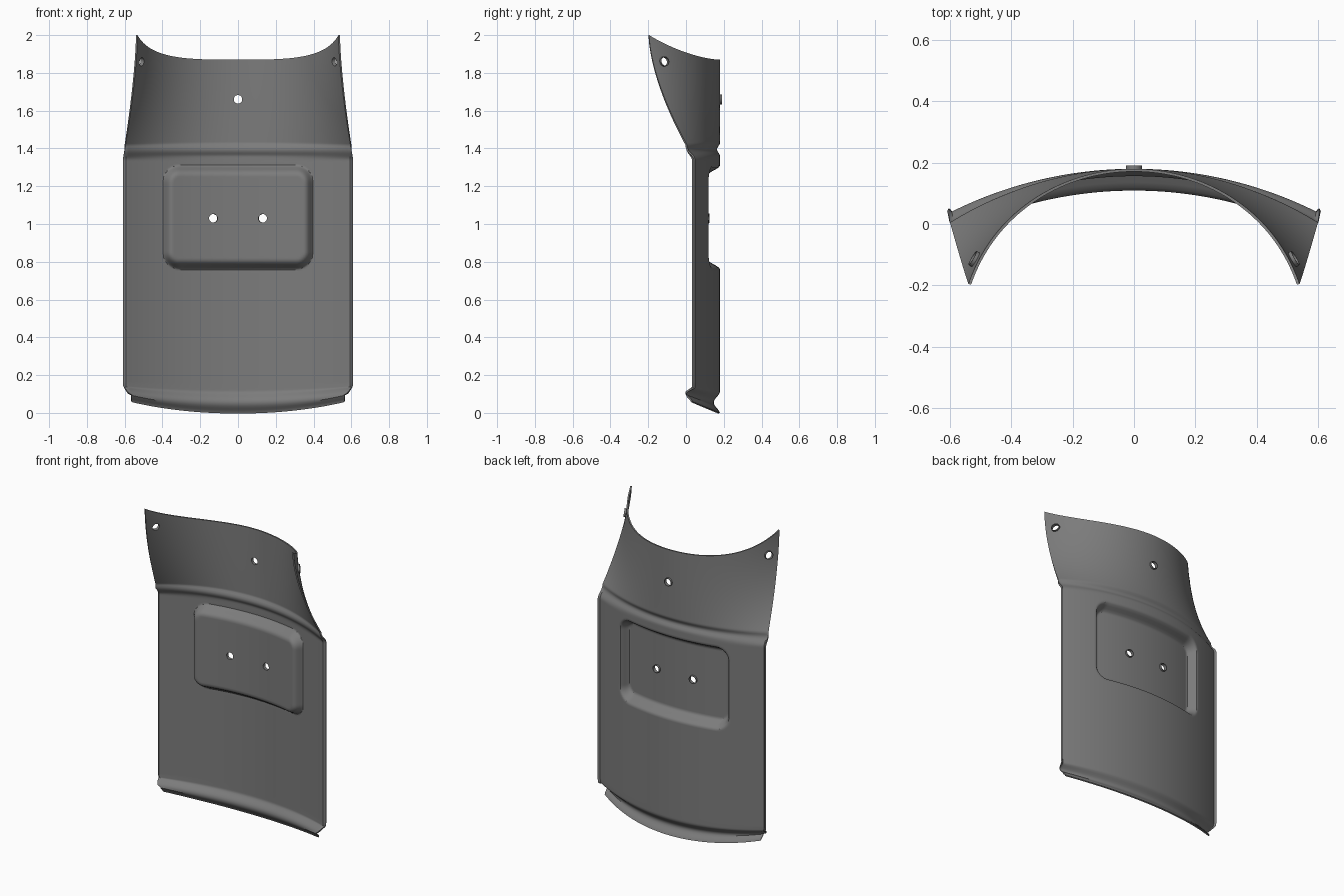
import bpy, bmesh, math
from mathutils import Vector

cube = bpy.data.objects.get("Cube")
if cube:
    bpy.data.objects.remove(cube, do_unlink=True)

steel = bpy.data.materials.new("dark_grey_steel")
steel.use_nodes = True
GREY = (0.2, 0.2, 0.2, 1)
steel.diffuse_color = GREY
steel.node_tree.nodes["Principled BSDF"].inputs["Base Color"].default_value = GREY

WAIST = 1.42      # height where the flared collar section starts
BACK = 0.18       # rearmost line of the shell


def smooth(a, b, x):
    t = min(max((x - a) / (b - a), 0), 1)
    return t * t * (3 - 2 * t)


def bump(x, centre, half):
    d = abs(x - centre) / half
    return 0.5 + 0.5 * math.cos(math.pi * d) if d < 1 else 0


def table(points, x):
    for (x0, y0), (x1, y1) in zip(points, points[1:]):
        if x <= x1:
            return y0 + (y1 - y0) * (x - x0) / (x1 - x0)
    return points[-1][1]


CORNER = [(0, 0.565), (0.04, 0.567), (0.047, 0.58), (0.07, 0.592),
          (0.1, 0.601), (0.15, 0.605), (1.34, 0.605), (WAIST, 0.6)]


def pocket(x, z):
    """Depth of the pressed rounded rectangle."""
    r = 0.09
    qx, qz = abs(x) - 0.4 + r, abs(z - 1.035) - 0.275 + r
    d = math.hypot(max(qx, 0), max(qz, 0)) + min(max(qx, qz), 0) - r
    return 0.062 * smooth(0, 0.05, -d)


def section(s, z):
    """Point on the circular cross-section at height z, s from -1 to 1."""
    t = max(0, (z - WAIST) / (2 - WAIST))
    if t > 0:
        half = 0.54 + 0.06 * (1 - t) ** 1.5
        edge = 0.005 - 0.2 * (1 - (1 - t) ** 1.6)
    else:
        half = table(CORNER, z)
        edge = 0.035 - 0.03 * smooth(1.34, 1.40, z)
    sag = BACK - edge
    radius = (half * half + sag * sag) / (2 * sag)
    a = s * math.asin(half / radius)
    x = radius * math.sin(a)
    y = BACK - radius * (1 - math.cos(a))
    # waist groove, bottom groove, pocket and curled side hem
    y -= 0.016 * bump(z, 1.395, 0.035) * (1 - s * s)
    y -= 0.033 * bump(z, 0.055, 0.06)
    y -= pocket(x, z)
    y += 0.015 * smooth(0.98, 1, abs(s)) * smooth(0.05, 0.1, z) * (1 - smooth(1.36, 1.42, z))
    return Vector((x, y, z))


def surface(s, w):
    """Bend the section rows to the curved top rim and bottom edge."""
    if w > WAIST:
        rim = 1.87 + 0.13 * abs(s) ** 3.2
        return section(s, WAIST + (w - WAIST) * (rim - WAIST) / (2 - WAIST))
    p = section(s, w)
    p.z += 0.06 * s * s * (1 - smooth(0, 0.2, w))
    return p


def make_object(name, bm):
    bmesh.ops.recalc_face_normals(bm, faces=bm.faces)
    mesh = bpy.data.meshes.new(name)
    bm.to_mesh(mesh)
    bm.free()
    mesh.materials.append(steel)
    ob = bpy.data.objects.new(name, mesh)
    bpy.context.collection.objects.link(ob)
    return ob


def activate(ob):
    bpy.ops.object.select_all(action='DESELECT')
    ob.select_set(True)
    bpy.context.view_layer.objects.active = ob


# curved shell sheet
inner = [-0.98 + 1.96 * i / 136 for i in range(137)]
cols = [-1, -0.993, -0.987] + inner + [0.987, 0.993, 1]
rows = [2 * j / 200 for j in range(201)]
bm = bmesh.new()
grid = [[bm.verts.new(surface(s, w)) for s in cols] for w in rows]
for low, high in zip(grid, grid[1:]):
    for i in range(len(cols) - 1):
        bm.faces.new((low[i + 1], low[i], high[i], high[i + 1]))
bm.normal_update()
shell = make_object("curved_shell", bm)
if shell.data.polygons[70].normal.y < 0:
    shell.data.flip_normals()
thick = shell.modifiers.new("thickness", 'SOLIDIFY')
thick.thickness = 0.009
thick.offset = -1

# hole positions: section parameter and height
holes = {"upper": (0, 1.66), "left_tip": (0.905, 1.86), "right_tip": (-0.905, 1.86)}
for side, x in (("left", 0.13), ("right", -0.13)):
    holes["pocket_" + side] = (x / 0.62, 1.03)


def ring(bm, centre, normal, profile, closed):
    """Revolve (radius, offset) points around the hole axis."""
    rot = normal.to_track_quat('Z', 'Y')
    n = 32
    loops = []
    for i in range(n):
        a = 2 * math.pi * i / n
        loops.append([bm.verts.new(centre + rot @ Vector((r * math.cos(a), r * math.sin(a), h)))
                      for r, h in profile])
    m = len(profile)
    for i in range(n):
        p, q = loops[i], loops[(i + 1) % n]
        for k in range(m if closed else m - 1):
            l = (k + 1) % m
            bm.faces.new((p[k], q[k], q[l], p[l]))
    if not closed:
        bm.faces.new([v[0] for v in loops])
        bm.faces.new([v[-1] for v in loops])


# punched holes with small raised lips on the outside
cut = bmesh.new()
lips = []
for name, (s, z) in holes.items():
    e = 0.004
    c = section(s, z)
    n = (section(s + e, z) - section(s - e, z)).cross(section(s, z + e) - section(s, z - e))
    n = -n.normalized()
    n = n if n.y > 0 else -n
    ring(cut, c, n, [(0.023, -0.04), (0.023, 0.04)], False)
    lip = bmesh.new()
    ring(lip, c, n, [(0.0225, -0.008), (0.027, -0.008), (0.026, 0.011), (0.0225, 0.011)], True)
    lips.append(make_object(name + "_hole_lip", lip))
cutter = make_object("hole_cutter", cut)
cutter.hide_render = True

drill = shell.modifiers.new("holes", 'BOOLEAN')
drill.operation = 'DIFFERENCE'
drill.object = cutter
activate(shell)
for mod in ("thickness", "holes"):
    bpy.ops.object.modifier_apply(modifier=mod)
bpy.data.objects.remove(cutter, do_unlink=True)

for ob in [shell] + lips:
    activate(ob)
    bpy.ops.object.shade_smooth_by_angle(angle=math.radians(35))
